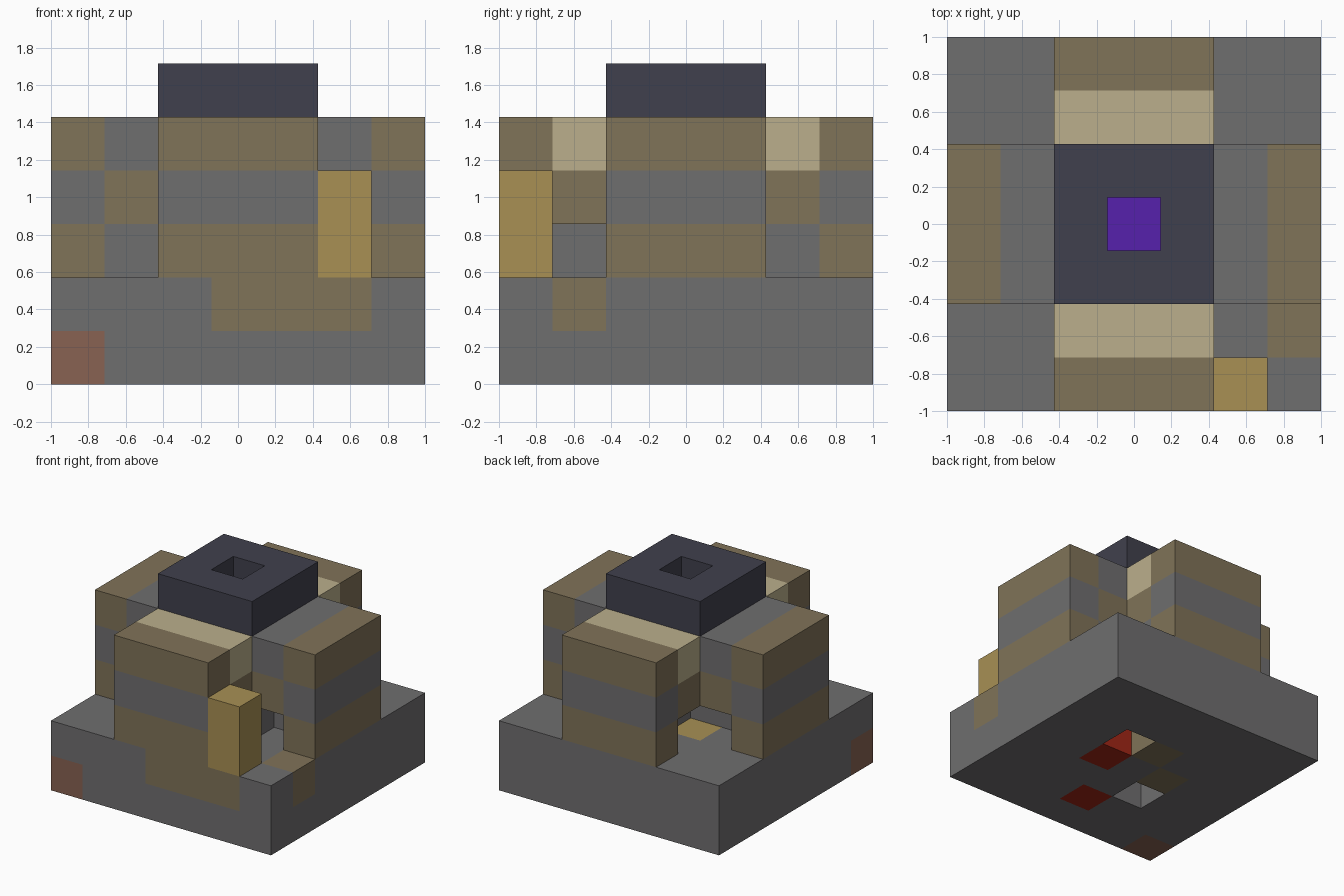
import bpy, bmesh
from mathutils import Vector

if "Cube" in bpy.data.objects:
    bpy.data.objects.remove(bpy.data.objects["Cube"], do_unlink=True)

U = 2 / 7  # edge of one block


def linear(c):
    c /= 255
    return c / 12.92 if c <= 0.04045 else ((c + 0.055) / 1.055) ** 2.4


def material(name, r, g, b):
    m = bpy.data.materials.new(name)
    m.use_nodes = True
    col = (linear(r), linear(g), linear(b), 1)
    m.diffuse_color = col
    bsdf = m.node_tree.nodes["Principled BSDF"]
    bsdf.inputs["Base Color"].default_value = col
    bsdf.inputs["Roughness"].default_value = 0.9
    return m


palette = {
    "stone": material("stone grey", 111, 110, 111),
    "tan": material("weathered tan", 128, 115, 88),
    "sand": material("pale sand", 187, 175, 140),
    "gold": material("gold", 168, 144, 84),
    "brick": material("brick brown", 136, 98, 82),
    "slate": material("dark slate", 64, 64, 77),
    "purple": material("purple", 86, 33, 172),
    "red": material("deep red", 160, 38, 22),
}
names = list(palette)
cells = {}  # block position -> (part, colour)


def fill(part, colour, xs, ys, zs):
    for x in xs:
        for y in ys:
            for z in zs:
                cells[x, y, z] = (part, colour)


def paint(colour, *positions):
    for p in positions:
        cells[p] = (cells[p][0], colour)


def remove(*positions):
    for p in positions:
        del cells[p]


ALL, MID = range(7), range(2, 5)

# Base slab with patched blocks and two pits underneath
fill("base", "stone", ALL, ALL, range(2))
paint("tan", (3, 0, 1), (4, 0, 1), (5, 0, 1), (6, 1, 1), (3, 4, 0), (2, 3, 0))
paint("red", (4, 3, 0), (3, 1, 0))
paint("brick", (0, 0, 0))
paint("gold", (2, 4, 1))
remove((4, 4, 0), (2, 2, 0))

# Core and the ring-shaped cap with a glowing well
fill("core", "stone", MID, MID, MID)
paint("purple", (3, 3, 4))
fill("cap", "slate", MID, MID, [5])
remove((3, 3, 5))

# Four striped arms: an outer and an inner row, colours alternating by height
outer = {2: "tan", 3: "stone", 4: "tan"}
for z in MID:
    inner_y = {2: "stone", 3: "tan", 4: "sand"}[z]
    inner_x = {2: "stone", 3: "tan", 4: "stone"}[z]
    for part, o, i in (("front_arm", 0, 1), ("back_arm", 6, 5)):
        fill(part, outer[z], MID, [o], [z])
        fill(part, inner_y, MID, [i], [z])
    for part, o, i in (("right_arm", 0, 1), ("left_arm", 6, 5)):
        fill(part, outer[z], [o], MID, [z])
        fill(part, inner_x, [i], MID, [z])

# Broken-out blocks at two inner corners
remove((4, 1, 2), (5, 2, 2), (2, 5, 2), (1, 4, 2), (2, 4, 2))

# Gold post in the front corner
fill("post", "gold", [5], [0], range(2, 4))


def build(part):
    """Skin the exposed sides of every block in a part."""
    bm = bmesh.new()
    for pos, (owner, colour) in cells.items():
        if owner != part:
            continue
        centre = Vector(pos) + Vector((0.5, 0.5, 0.5))
        for axis in range(3):
            for sign in (-1, 1):
                n = Vector((0, 0, 0))
                n[axis] = sign
                if tuple(int(a + b) for a, b in zip(pos, n)) in cells:
                    continue
                u = Vector((0, 0, 0))
                u[(axis + 1) % 3] = 0.5
                v = n.cross(u)
                mid = centre + n / 2
                corners = (mid - u - v, mid + u - v, mid + u + v, mid - u + v)
                face = bm.faces.new([bm.verts.new((c - Vector((3.5, 3.5, 0))) * U)
                                     for c in corners])
                face.material_index = names.index(colour)
    bmesh.ops.remove_doubles(bm, verts=bm.verts, dist=0.001)
    bmesh.ops.dissolve_limit(bm, angle_limit=0.01, verts=bm.verts,
                             edges=bm.edges, delimit={"MATERIAL"})
    mesh = bpy.data.meshes.new(part)
    bm.to_mesh(mesh)
    bm.free()
    for m in palette.values():
        mesh.materials.append(m)
    bpy.context.collection.objects.link(bpy.data.objects.new(part, mesh))


for part in sorted({owner for owner, _ in cells.values()}):
    build(part)
